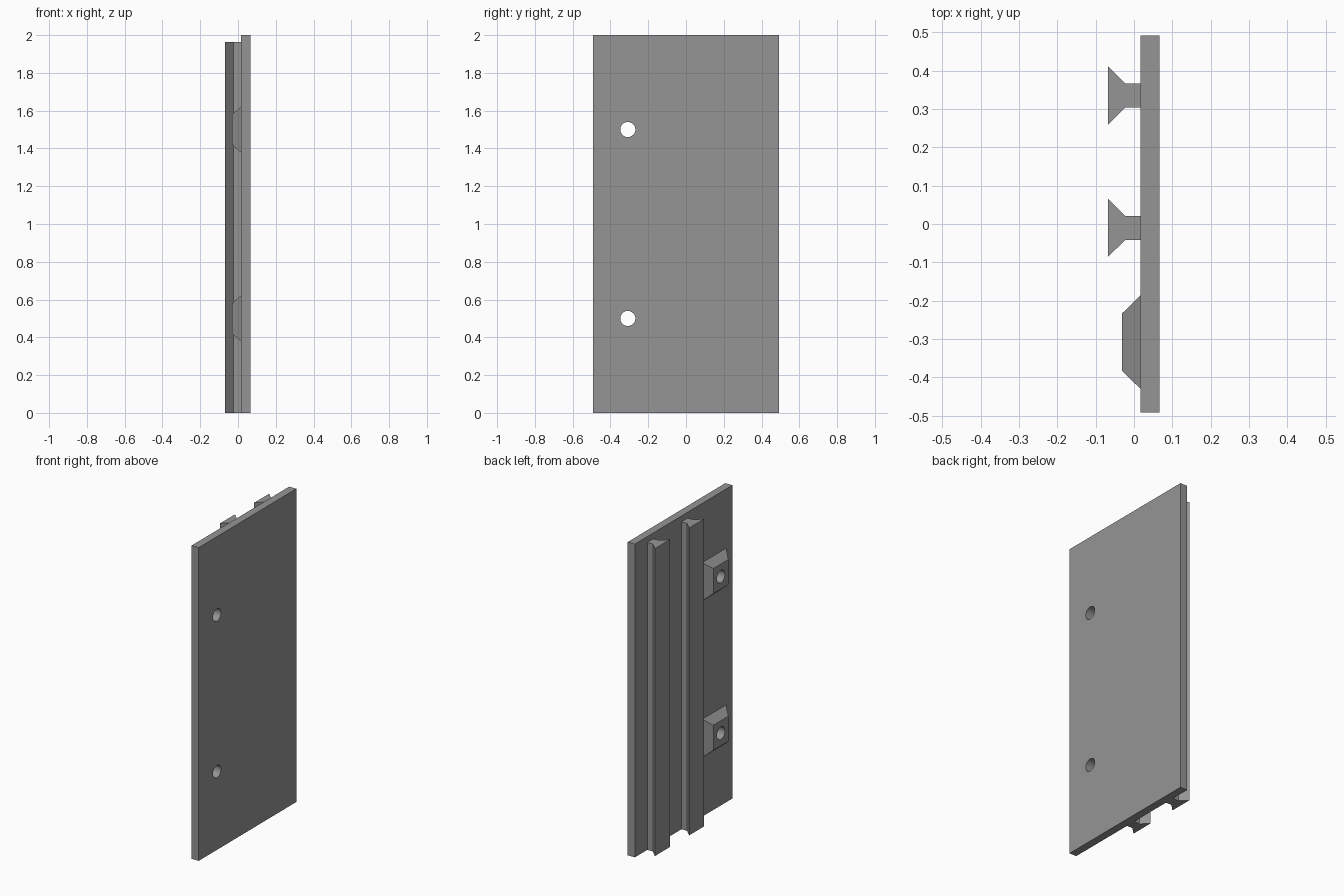
import bpy, bmesh, math
from mathutils import Matrix

if "Cube" in bpy.data.objects:
    bpy.data.objects.remove(bpy.data.objects["Cube"])

grey = bpy.data.materials.new("plain grey")
grey.diffuse_color = (0.3, 0.3, 0.3, 1)
grey.use_nodes = True
grey.node_tree.nodes["Principled BSDF"].inputs["Base Color"].default_value = grey.diffuse_color

BACK, FRONT = 0.017, 0.067      # plate faces along x
HOLE_Y, HOLE_Z = -0.308, (0.5, 1.5)


def finish(name, bm):
    bmesh.ops.recalc_face_normals(bm, faces=bm.faces)
    mesh = bpy.data.meshes.new(name)
    bm.to_mesh(mesh)
    bm.free()
    mesh.materials.append(grey)
    ob = bpy.data.objects.new(name, mesh)
    bpy.context.collection.objects.link(ob)
    return ob


def loft(name, lower, upper):
    """Solid between two matching loops of points."""
    bm = bmesh.new()
    a = [bm.verts.new(p) for p in lower]
    b = [bm.verts.new(p) for p in upper]
    bm.faces.new(a)
    bm.faces.new(b)
    for i in range(len(a)):
        j = (i + 1) % len(a)
        bm.faces.new((a[i], a[j], b[j], b[i]))
    return finish(name, bm)


def extrude(name, profile, height):
    return loft(name, [(x, y, 0) for x, y in profile], [(x, y, height) for x, y in profile])


def rectangle(x, y, z, half_y, half_z):
    return [(x, y + sy * half_y, z + sz * half_z)
            for sy, sz in ((-1, -1), (1, -1), (1, 1), (-1, 1))]


# Flat plate
plate = extrude("plate", [(BACK, -0.492), (FRONT, -0.492), (FRONT, 0.492), (BACK, 0.492)], 2.0)

# Dovetail rails on the rear face
for i, y in enumerate((-0.010, 0.335)):
    half = [(BACK, 0.0315), (-0.023, 0.0315), (-0.068, 0.076)]
    profile = [(x, y + w) for x, w in half] + [(x, y - w) for x, w in reversed(half)]
    extrude(f"dovetail_rail_{i + 1}", profile, 1.963)

# Tapered bosses around the screw holes
drilled = [plate]
for i, z in enumerate(HOLE_Z):
    drilled.append(loft(f"screw_boss_{i + 1}",
                        rectangle(BACK, HOLE_Y, z, 0.122, 0.122),
                        rectangle(-0.031, HOLE_Y, z, 0.075, 0.080)))

# Hole cutter for both screw holes
bm = bmesh.new()
for z in HOLE_Z:
    bmesh.ops.create_cone(bm, cap_ends=True, segments=32, radius1=0.04, radius2=0.04, depth=0.4,
                          matrix=Matrix.Translation((0, HOLE_Y, z)) @ Matrix.Rotation(math.pi / 2, 4, 'Y'))
cutter = finish("hole_cutter", bm)

# Drill, then smooth only the round hole walls
for ob in drilled:
    mod = ob.modifiers.new("drill", 'BOOLEAN')
    mod.operation, mod.solver, mod.object = 'DIFFERENCE', 'EXACT', cutter
    bpy.ops.object.select_all(action='DESELECT')
    ob.select_set(True)
    bpy.context.view_layer.objects.active = ob
    bpy.ops.object.modifier_apply(modifier=mod.name)
    bpy.ops.object.shade_smooth_by_angle(angle=math.radians(30))
bpy.data.objects.remove(cutter)
